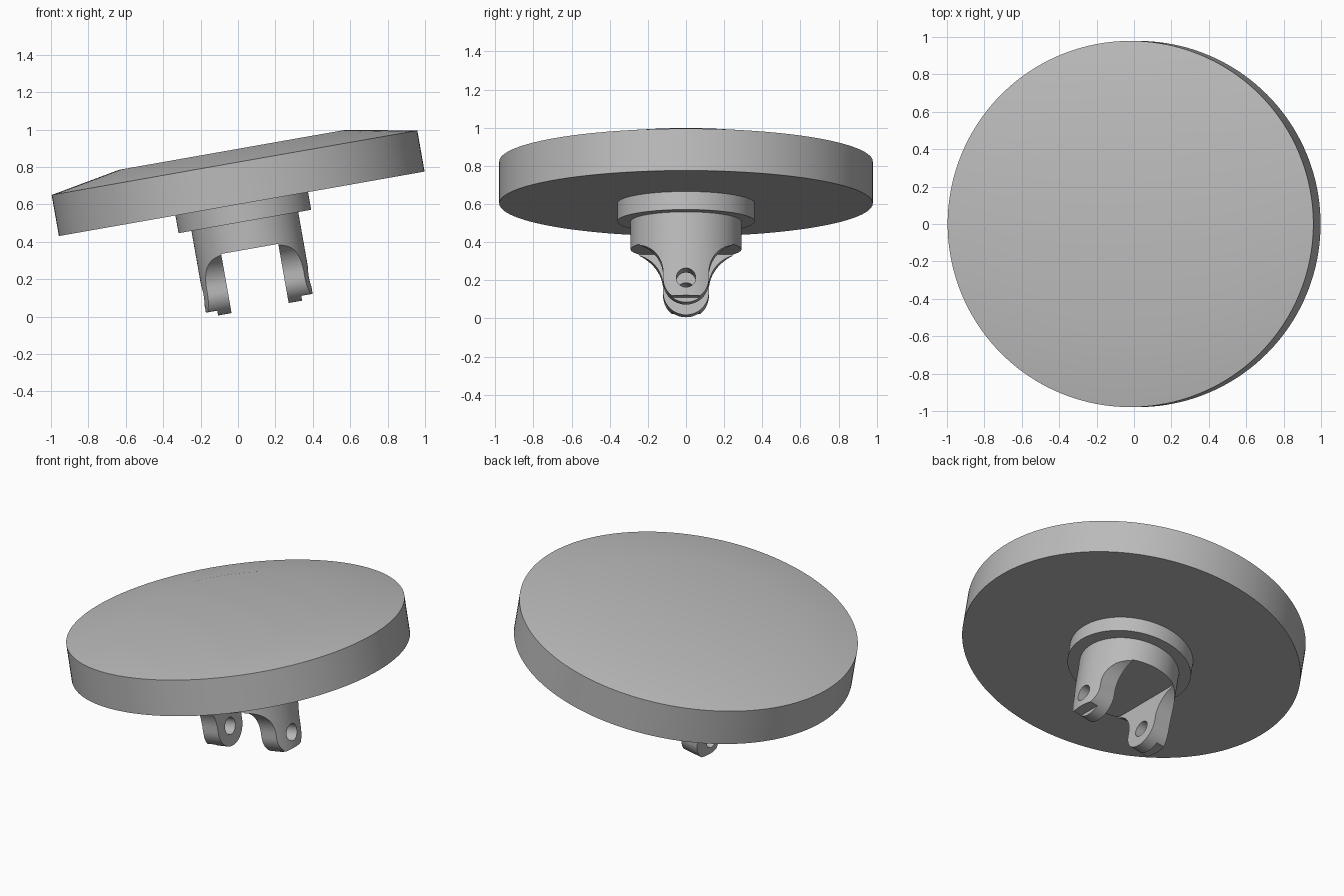
import bpy, bmesh
from math import sin, cos, pi, radians
from mathutils import Matrix

cube = bpy.data.objects.get("Cube")
if cube:
    bpy.data.objects.remove(cube, do_unlink=True)

grey = bpy.data.materials.new("plain_grey")
grey.use_nodes = True
COLOUR = (0.5, 0.5, 0.5, 1)
grey.diffuse_color = COLOUR
grey.node_tree.nodes["Principled BSDF"].inputs["Base Color"].default_value = COLOUR

# Whole model leans about the y axis, pivoting on the underside of the pad
LEAN = Matrix.Translation((0.02, 0, 0.603)) @ Matrix.Rotation(radians(-10), 4, 'Y')


def make_object(name, bm):
    bmesh.ops.recalc_face_normals(bm, faces=bm.faces)
    mesh = bpy.data.meshes.new(name)
    bm.to_mesh(mesh)
    bm.free()
    obj = bpy.data.objects.new(name, mesh)
    bpy.context.collection.objects.link(obj)
    mesh.materials.append(grey)
    return obj


def lathe(name, profile, steps=128, stretch=1.0):
    """Closed stack of rings from (radius, height) pairs."""
    bm = bmesh.new()
    rings = [[bm.verts.new((stretch * r * cos(2 * pi * i / steps), r * sin(2 * pi * i / steps), z))
              for i in range(steps)] for r, z in profile]
    for low, high in zip(rings, rings[1:]):
        for i in range(steps):
            j = (i + 1) % steps
            bm.faces.new((low[i], low[j], high[j], high[i]))
    bm.faces.new(rings[0])
    bm.faces.new(rings[-1])
    return make_object(name, bm)


def prism(name, outline, x0, x1):
    """Extrude a (y, z) outline along x."""
    bm = bmesh.new()
    face = bm.faces.new([bm.verts.new((x0, y, z)) for y, z in outline])
    new = bmesh.ops.extrude_face_region(bm, geom=[face])["geom"]
    bmesh.ops.translate(bm, verts=[v for v in new if isinstance(v, bmesh.types.BMVert)],
                        vec=(x1 - x0, 0, 0))
    return make_object(name, bm)


def box(name, x0, x1, z0, z1, half=0.5):
    return prism(name, [(-half, z0), (half, z0), (half, z1), (-half, z1)], x0, x1)


def arc(cy, cz, r, start, end, n):
    return [(cy + r * cos(radians(start + (end - start) * i / n)),
             cz + r * sin(radians(start + (end - start) * i / n))) for i in range(n + 1)]


def carve(obj, cutters):
    """Apply boolean cutters, then discard them."""
    for cutter, mode in cutters:
        cutter.hide_render = True
        mod = obj.modifiers.new("cut", 'BOOLEAN')
        mod.object, mod.operation, mod.solver = cutter, mode, 'EXACT'
    graph = bpy.context.evaluated_depsgraph_get()
    mesh = bpy.data.meshes.new_from_object(obj.evaluated_get(graph))
    obj.modifiers.clear()
    obj.data = mesh
    for cutter, _ in cutters:
        bpy.data.objects.remove(cutter, do_unlink=True)


# Round pad with a shallow raised top
pad = lathe("pad", [(0.979, 0), (0.979, 0.223), (0.605, 0.293)], 160, 1.014)

# Flange under the pad
flange = lathe("flange", [(0.36, -0.096), (0.36, 0.0)])

# Forked bracket: a cylinder trimmed to two rounded lugs
ROOF, PIN, TIP = -0.245, -0.446, 0.12
fork = lathe("forked_bracket", [(0.29, -0.65), (0.29, -0.09)])
half = arc(0.29, -0.415, 0.17, 90, 180, 20)            # flare from cylinder to lug
half += arc(0, PIN, TIP, 0, -90, 16)                   # rounded lug end
outline = [(0.4, 0.1), (0.4, ROOF)] + half
outline += [(-y, z) for y, z in reversed(outline[:-1])]
cutters = [
    (prism("lug_outline", outline, -0.5, 0.5), 'INTERSECT'),
    (box("slot", -0.155, 0.155, -0.8, ROOF), 'DIFFERENCE'),
    (prism("pin_hole", arc(0, PIN, 0.051, 0, 348.75, 31), -0.6, 0.6), 'DIFFERENCE'),
]
for side in (-1, 1):                                   # step on each outer lug end
    x0, x1 = sorted((side * 0.228, side * 0.5))
    cutters.append((box("end_step", x0, x1, -0.8, -0.54), 'DIFFERENCE'))
carve(fork, cutters)

# Lean and shade every part
bpy.ops.object.select_all(action='DESELECT')
for part in (pad, flange, fork):
    part.matrix_world = LEAN
    part.select_set(True)
bpy.context.view_layer.objects.active = pad
bpy.ops.object.shade_smooth_by_angle(angle=radians(30))
